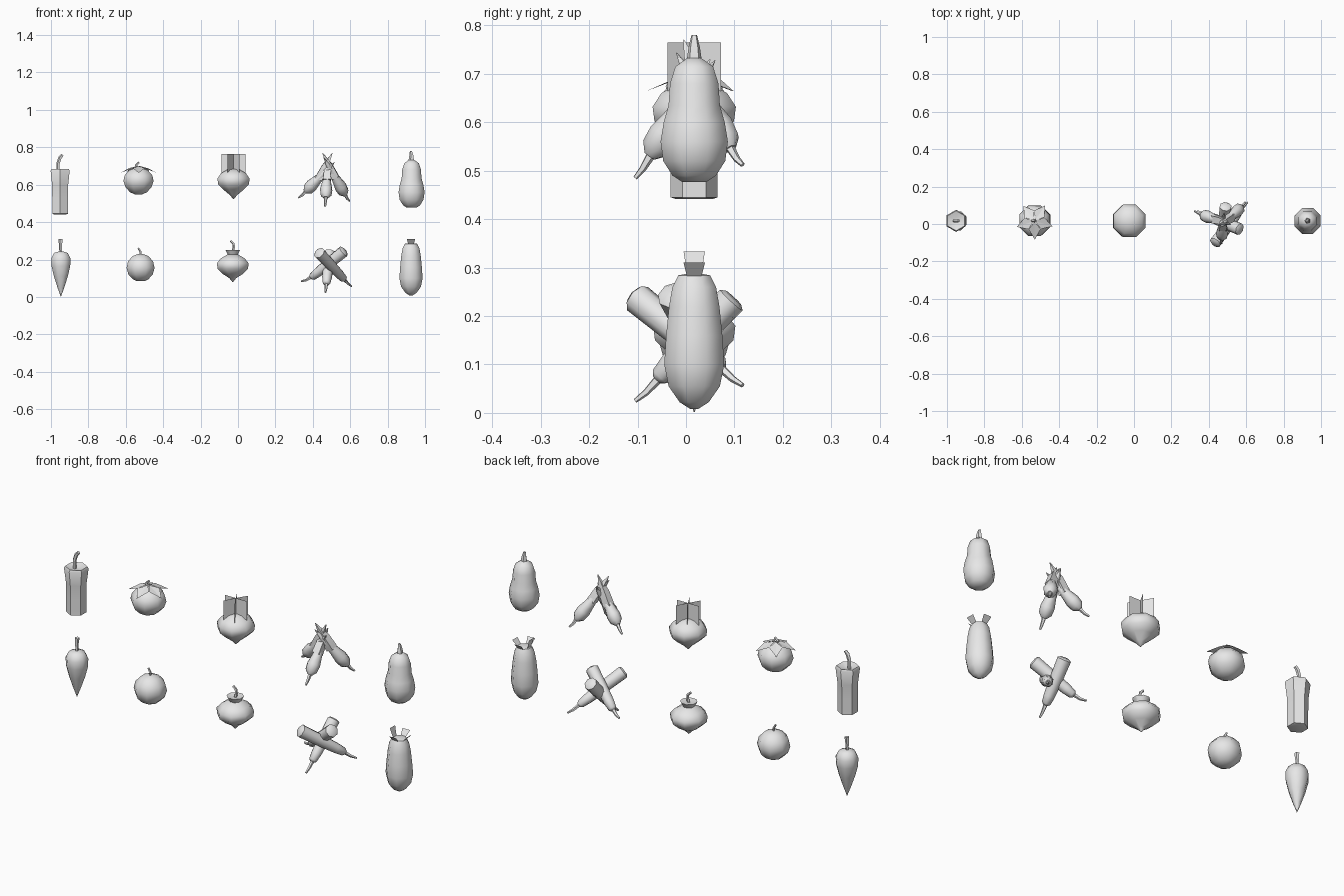
import bpy, bmesh, math
from mathutils import Vector, Matrix

old = bpy.data.objects.get("Cube")
if old:
    bpy.data.objects.remove(old, do_unlink=True)

clay = bpy.data.materials.new("light_grey")
clay.use_nodes = True
clay.diffuse_color = (0.8, 0.8, 0.8, 1)
clay.node_tree.nodes["Principled BSDF"].inputs["Base Color"].default_value = (0.8, 0.8, 0.8, 1)

UP = Vector((0, 0, 1))
YC = 0.017


def finish(name, bm, smooth=True):
    mesh = bpy.data.meshes.new(name)
    bm.to_mesh(mesh)
    bm.free()
    obj = bpy.data.objects.new(name, mesh)
    bpy.context.collection.objects.link(obj)
    mesh.materials.append(clay)
    if smooth:
        bpy.ops.object.select_all(action='DESELECT')
        obj.select_set(True)
        bpy.context.view_layer.objects.active = obj
        bpy.ops.object.shade_smooth_by_angle(angle=math.radians(50))
    return obj


def loft(name, path, radii, sides=8, straight=False):
    """Polygon rings swept along a path and capped at both ends."""
    bm = bmesh.new()
    path = [Vector(p) for p in path]
    rings, last = [], UP
    turn = Matrix.Identity(3)
    for i, p in enumerate(path):
        if not straight:
            t = (path[min(i + 1, len(path) - 1)] - path[max(i - 1, 0)]).normalized()
            turn = last.rotation_difference(t).to_matrix() @ turn
            last = t
        r = radii[i] / math.cos(math.pi / sides)
        angles = [math.pi * (2 * k + 1) / sides for k in range(sides)]
        rings.append([bm.verts.new(p + turn @ Vector((r * math.cos(a), r * math.sin(a), 0)))
                      for a in angles])
    for a, b in zip(rings, rings[1:]):
        for k in range(sides):
            n = (k + 1) % sides
            bm.faces.new((a[k], a[n], b[n], b[k]))
    bm.faces.new(rings[0][::-1])
    bm.faces.new(rings[-1])
    return finish(name, bm)


def lathe(name, x, profile, sides=8):
    """Upright body from (height, half width) pairs."""
    return loft(name, [(x, YC, z) for z, r in profile], [r for z, r in profile], sides, True)


def stem(name, x, points, radii):
    """Bent stalk from (x offset, height) pairs."""
    return loft(name, [(x + dx, YC, z) for dx, z in points], radii, 5)


def plates(name, quads):
    bm = bmesh.new()
    for q in quads:
        bm.faces.new([bm.verts.new(v) for v in q])
    return finish(name, bm, False)


def polar(x, r, a, z, side=0):
    return (x + r * math.cos(a) - side * math.sin(a),
            YC + r * math.sin(a) + side * math.cos(a), z)


# Long pepper with six sides
X = -0.951
lathe("long_pepper", X, [(0.442, 0.034), (0.445, 0.042), (0.53, 0.042), (0.6, 0.043),
                         (0.675, 0.051), (0.684, 0.046), (0.672, 0.015)], 6)
stem("long_pepper_stem", X, [(-0.01, 0.67), (-0.01, 0.715), (0, 0.745), (0.014, 0.76)],
     [0.008, 0.008, 0.008, 0.007])

# Tomato with drooping star of leaves
X = -0.532
lathe("tomato", X, [(0.548, 0.02), (0.56, 0.045), (0.587, 0.07), (0.62, 0.081),
                    (0.65, 0.074), (0.678, 0.05), (0.69, 0.015)])
leaf_faces = []
for k in range(5):
    a = math.radians(55 + 72 * k)
    step = math.pi / 5
    leaf_faces.append([polar(X, 0.006, a, 0.7), polar(X, 0.055, a - step, 0.688),
                       polar(X, 0.1, a, 0.664)])
    leaf_faces.append([polar(X, 0.006, a, 0.7), polar(X, 0.1, a, 0.664),
                       polar(X, 0.055, a + step, 0.688)])
plates("tomato_leaves", leaf_faces)
stem("tomato_stem", X, [(0, 0.685), (-0.012, 0.705), (0.004, 0.72)], [0.006, 0.006, 0.005])

# Turnip with three crossing leaf plates
X = -0.024
lathe("turnip", X, [(0.524, 0.002), (0.545, 0.02), (0.575, 0.056), (0.602, 0.082),
                    (0.632, 0.086), (0.66, 0.068), (0.68, 0.035), (0.684, 0.01)])
plates("turnip_leaves", [[polar(X, s * 0.064, math.radians(60 * k), z)
                          for s, z in ((-1, 0.655), (1, 0.655), (1, 0.765), (-1, 0.765))]
                         for k in range(3)])

# Gourd
X = 0.928
lathe("gourd", X, [(0.477, 0.025), (0.49, 0.045), (0.52, 0.064), (0.56, 0.0695),
                   (0.6, 0.063), (0.635, 0.053), (0.68, 0.05), (0.715, 0.039), (0.733, 0.014)])
stem("gourd_stem", X, [(0, 0.73), (0, 0.755), (-0.003, 0.78)], [0.013, 0.01, 0.005])

# Pointed radish
X = -0.947
lathe("radish", X, [(0.002, 0.001), (0.05, 0.018), (0.11, 0.037), (0.165, 0.05),
                    (0.205, 0.051), (0.235, 0.037), (0.243, 0.012)])
stem("radish_stem", X, [(0, 0.238), (-0.002, 0.27), (0, 0.31)], [0.006, 0.007, 0.01])

# Round fruit
X = -0.521
lathe("round_fruit", X, [(0.084, 0.02), (0.095, 0.042), (0.12, 0.065), (0.155, 0.075),
                         (0.19, 0.067), (0.218, 0.043), (0.229, 0.015)])
stem("round_fruit_stem", X, [(0, 0.222), (0, 0.242), (-0.012, 0.262)], [0.005, 0.005, 0.004])

# Capped bulb
X = -0.028
lathe("bulb", X, [(0.08, 0.002), (0.1, 0.018), (0.122, 0.052), (0.15, 0.081),
                  (0.18, 0.085), (0.207, 0.063), (0.227, 0.028)])
lathe("bulb_cap", X, [(0.222, 0.024), (0.251, 0.039), (0.246, 0.012)])
stem("bulb_stem", X, [(0, 0.24), (0.006, 0.265), (0.004, 0.285), (-0.012, 0.3)],
     [0.006, 0.006, 0.006, 0.005])

# Tall squash with flared leaves
X = 0.925
lathe("tall_squash", X, [(0.008, 0.008), (0.022, 0.03), (0.055, 0.053), (0.1, 0.062),
                         (0.16, 0.058), (0.22, 0.052), (0.26, 0.045), (0.284, 0.033), (0.288, 0.012)])
squash_leaves = []
for k in range(4):
    a = k * math.pi / 2
    top = 0.333 if k == 2 else 0.31
    reach = 0.04 if k == 2 else 0.057
    squash_leaves.append([polar(X, 0.022, a, 0.27, -0.012), polar(X, 0.022, a, 0.27, 0.012),
                          polar(X, reach, a, top, 0.022), polar(X, reach, a, top, -0.022)])
plates("squash_leaves", squash_leaves)


def root(name, head, neck, tail, shape, sides=8):
    """Body running from head to neck, then a thin bent tail."""
    head, neck, tail = Vector(head), Vector(neck), Vector(tail)
    loft(name, [head.lerp(neck, t) for t, r in shape], [r for t, r in shape], sides)
    bend = neck.lerp(tail, 0.5) + Vector((0, 0, -0.004))
    loft(name + "_tail", [neck.lerp(head, 0.1), bend, tail], [0.009, 0.006, 0.004], 5)


# Crossing carrots
CARROT = [(0, 0.02), (0.03, 0.03), (0.4, 0.028), (0.8, 0.024), (0.96, 0.019), (1, 0.01)]
root("carrot_right", (0.43, -0.105, 0.24), (0.57, 0.075, 0.092), (0.607, 0.117, 0.057), CARROT)
root("carrot_front", (0.49, 0.098, 0.238), (0.472, -0.06, 0.068), (0.468, -0.105, 0.025), CARROT)
root("carrot_left", (0.57, -0.03, 0.248), (0.39, 0.045, 0.102), (0.338, 0.07, 0.084), CARROT)

# Small roots with pointed tops
BUD = [(-0.8, 0.001), (-0.35, 0.014), (0, 0.018), (0.3, 0.024), (0.6, 0.031),
       (0.85, 0.028), (1, 0.012)]
root("small_root_right", (0.51, 0.03, 0.655), (0.574, 0.092, 0.545), (0.596, 0.117, 0.512), BUD)
root("small_root_front", (0.476, 0, 0.64), (0.469, -0.075, 0.53), (0.466, -0.105, 0.485), BUD)
root("small_root_left", (0.447, 0.02, 0.65), (0.36, 0.05, 0.562), (0.323, 0.07, 0.53), BUD)
for name, base, tip in (("right", (0.52, 0.035, 0.64), (0.452, -0.005, 0.77)),
                        ("left", (0.43, 0.025, 0.63), (0.505, 0.01, 0.77)),
                        ("front", (0.474, -0.02, 0.62), (0.483, 0.05, 0.73))):
    a, b = Vector(base), Vector(tip)
    loft("small_root_leaf_" + name, [a, a.lerp(b, 0.45), b], [0.02, 0.018, 0.001], 4)
